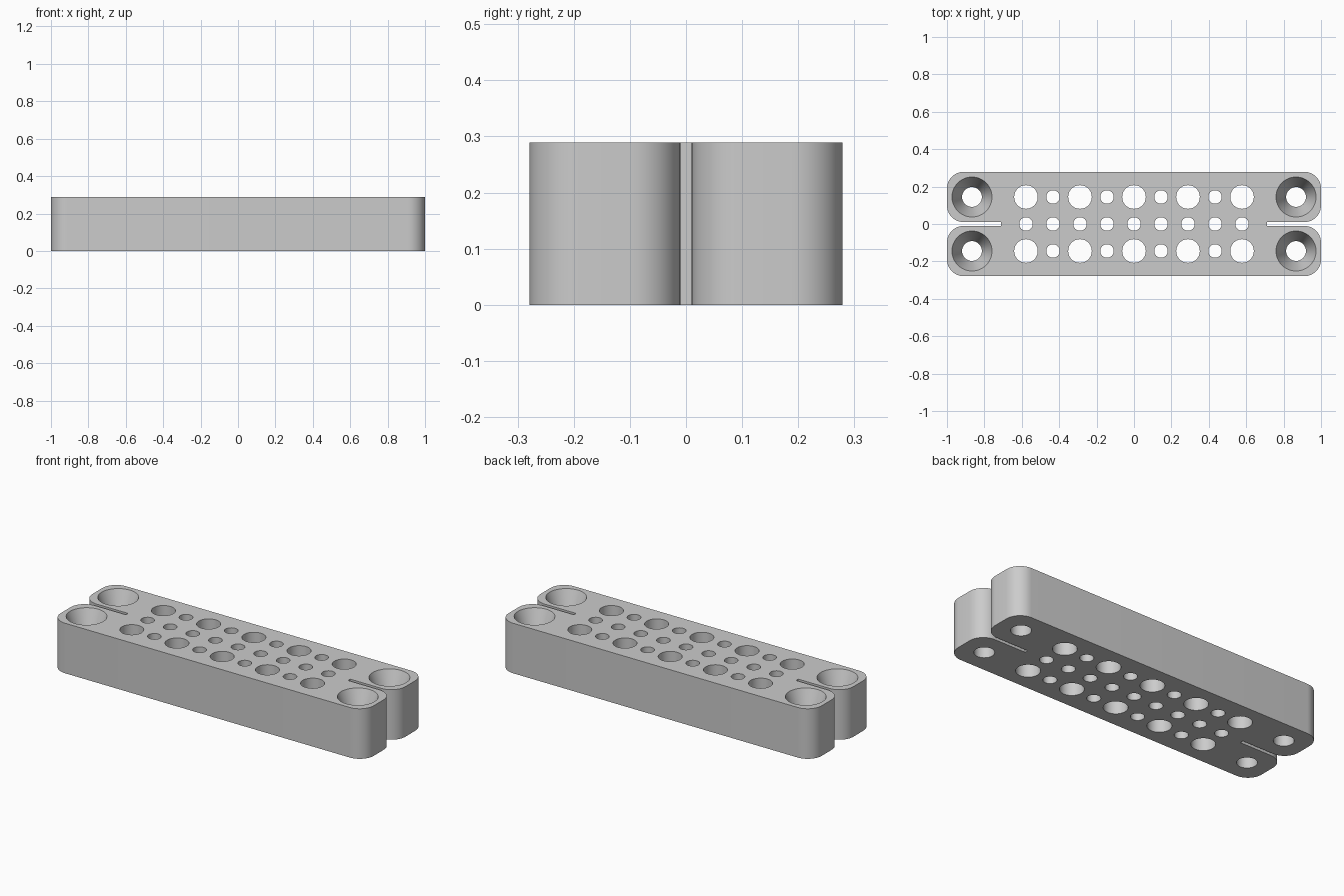
import bpy, bmesh, math

cube = bpy.data.objects.get("Cube")
if cube:
    bpy.data.objects.remove(cube, do_unlink=True)

HEIGHT, HALF_W, SLOT, SLOT_END, CORNER = 0.289, 0.279, 0.01, 0.71, 0.09
PITCH, ROW = 0.1444, 0.1444

grey = bpy.data.materials.new("plain grey")
grey.use_nodes = True
colour = (0.6, 0.6, 0.6, 1)
grey.diffuse_color = colour
grey.node_tree.nodes["Principled BSDF"].inputs["Base Color"].default_value = colour


def loft(bm, rings):
    """Join rings of points into a closed solid with flat caps."""
    rings = [[bm.verts.new(p) for p in ring] for ring in rings]
    n = len(rings[0])
    for low, high in zip(rings, rings[1:]):
        for i in range(n):
            j = (i + 1) % n
            bm.faces.new((low[i], low[j], high[j], high[i]))
    bm.faces.new(rings[0][::-1])
    bm.faces.new(rings[-1])


def turned(bm, x, y, profile, sides=48):
    """Revolve a (radius, height) profile about a vertical axis."""
    angles = [2 * math.pi * i / sides for i in range(sides)]
    loft(bm, [[(x + r * math.cos(a), y + r * math.sin(a), z) for a in angles]
              for r, z in profile])


def make_object(name, bm):
    bmesh.ops.recalc_face_normals(bm, faces=bm.faces[:])
    mesh = bpy.data.meshes.new(name)
    bm.to_mesh(mesh)
    bm.free()
    mesh.materials.append(grey)
    obj = bpy.data.objects.new(name, mesh)
    bpy.context.collection.objects.link(obj)
    return obj


def arc(cx, cy, start, steps=12):
    return [(cx + CORNER * math.cos(a), cy + CORNER * math.sin(a))
            for a in (start - math.pi / 2 * i / steps for i in range(steps + 1))]


# Block outline: one quarter with rounded finger and slot, then mirrored
quarter = arc(1 - CORNER, HALF_W - CORNER, math.pi / 2)
quarter += arc(1 - CORNER, SLOT + CORNER, 0)
quarter.append((SLOT_END, SLOT))
half = quarter + [(x, -y) for x, y in reversed(quarter)]
outline = half + [(-x, y) for x, y in reversed(half)]
bm = bmesh.new()
loft(bm, [[(x, y, z) for x, y in outline] for z in (0, HEIGHT)])
block = make_object("drilled_block", bm)

# Cutters: three rows of through holes and four countersunk end holes
bm = bmesh.new()
low, high = -0.05, HEIGHT + 0.05
for i in range(-4, 5):
    turned(bm, i * PITCH, 0, [(0.036, low), (0.036, high)])
    radius = 0.063 if i % 2 == 0 else 0.036
    for side in (-1, 1):
        turned(bm, i * PITCH, side * ROW, [(radius, low), (radius, high)])
for sx in (-1, 1):
    for sy in (-1, 1):
        turned(bm, sx * 6 * PITCH, sy * ROW,
               [(0.053, low), (0.053, HEIGHT - 0.14), (0.107, HEIGHT), (0.107, high)])
cutter = make_object("hole_cutter", bm)
cutter.hide_render = True

# Drill the block and bake the result
drill = block.modifiers.new("holes", "BOOLEAN")
drill.operation, drill.solver, drill.object = "DIFFERENCE", "EXACT", cutter
bpy.context.view_layer.update()
graph = bpy.context.evaluated_depsgraph_get()
drilled = bpy.data.meshes.new_from_object(block.evaluated_get(graph))
block.modifiers.clear()
block.data = drilled
bpy.data.objects.remove(cutter, do_unlink=True)

# Smooth the round walls, keep the rims crisp
for obj in bpy.context.selected_objects:
    obj.select_set(False)
block.select_set(True)
bpy.context.view_layer.objects.active = block
bpy.ops.object.shade_smooth_by_angle(angle=math.radians(15))
